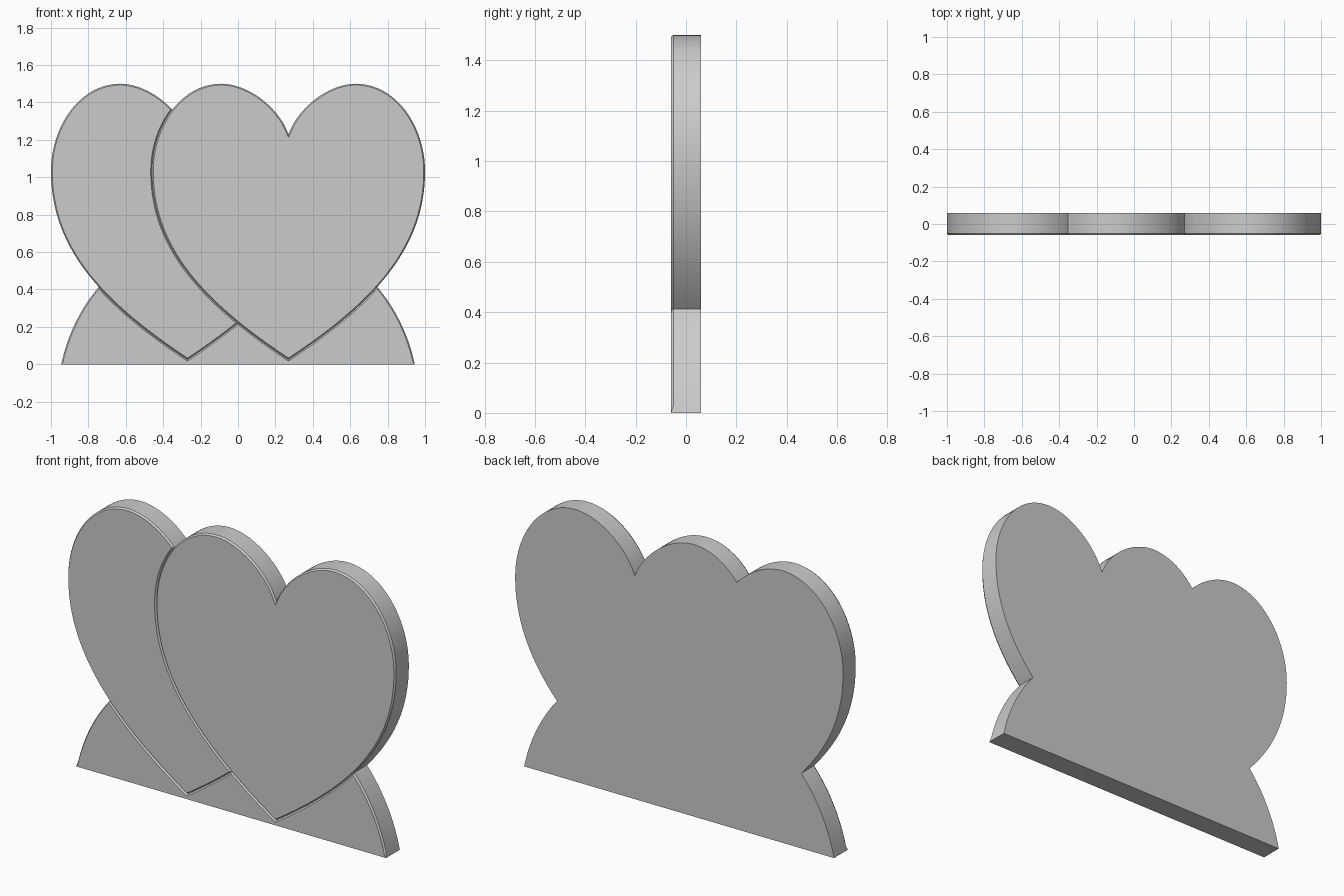
import bpy, bmesh, math
from mathutils import Vector
from mathutils.geometry import delaunay_2d_cdt

if "Cube" in bpy.data.objects:
    bpy.data.objects.remove(bpy.data.objects["Cube"])

HALF_T = 0.06     # half of the slab thickness
GROOVE_W = 0.007  # chamfer width on each side of a seam
GROOVE_D = 0.01   # seam depth
OFFSET = 0.27     # sideways shift of each heart


def bezier(p, n):
    a, b, c, d = (Vector(q) for q in p)
    out = []
    for i in range(n + 1):
        t = i / n
        s = 1 - t
        out.append(a * s**3 + b * (3 * s * s * t) + c * (3 * s * t * t) + d * t**3)
    return out


def flip(pts):
    return [Vector((-p.x, p.y)) for p in pts]


def shift(pts, dx):
    return [Vector((p.x + dx, p.y)) for p in pts]


# Right half of a heart, from the notch over the lobe down to the tip
half = (bezier([(0, 1.23), (0.055, 1.38), (0.22, 1.5), (0.36, 1.5)], 14)
        + bezier([(0.36, 1.5), (0.57, 1.5), (0.73, 1.28), (0.73, 1.03)], 20)[1:]
        + bezier([(0.73, 1.03), (0.73, 0.62), (0.455, 0.325), (0, 0.025)], 30)[1:])
rising = half[-2:0:-1]

# Outlines in the front plane: base, rear heart (covered part left out), front heart
foot = bezier([(0.945, 0), (0.905, 0.19), (0.80, 0.40), (0.60, 0.55)], 20)
base = foot + flip(foot)[::-1]
rear_heart = shift(flip(half) + [p for p in rising if p.y < 0.5 and p.x < 0.33], -OFFSET)
front_heart = shift(flip(half) + rising, OFFSET)

# Overlay the outlines; each piece belongs to the topmost outline covering it
points, loops = [], []
for outline in (base, rear_heart, front_heart):
    loops.append(list(range(len(points), len(points) + len(outline))))
    points += outline
verts2d, _, tris, _, _, owners = delaunay_2d_cdt(points, [], loops, 0, 1e-5)

bm = bmesh.new()
verts = [bm.verts.new((p.x, -HALF_T, p.y)) for p in verts2d]
regions = [[], [], []]
for tri, owner in zip(tris, owners):
    if owner:
        regions[max(owner)].append(bm.faces.new([verts[i] for i in tri]))

# Merge every region into one flat front panel
panels = []
for faces in regions:
    panels += bmesh.ops.dissolve_faces(bm, faces=faces)["region"]
bmesh.ops.delete(bm, geom=[v for v in bm.verts if not v.link_faces], context='VERTS')

# Side walls and back
rim = [e for e in bm.edges if e.is_boundary]
seam = list(bm.verts)
ext = bmesh.ops.extrude_edge_only(bm, edges=rim)["geom"]
for v in ext:
    if isinstance(v, bmesh.types.BMVert):
        v.co.y = HALF_T
back_edges = [e for e in ext if isinstance(e, bmesh.types.BMEdge)
              and all(v.co.y > 0 for v in e.verts)]
bmesh.ops.edgeloop_fill(bm, edges=back_edges)
bmesh.ops.recalc_face_normals(bm, faces=bm.faces)

# Chamfered panel edges form the grooves between the hearts
bmesh.ops.inset_individual(bm, faces=panels, thickness=GROOVE_W, depth=0,
                           use_even_offset=True)
for v in seam:
    if v.co.z > 0.001:
        v.co.y += GROOVE_D

mesh = bpy.data.meshes.new("double_heart_plaque")
bm.to_mesh(mesh)
bm.free()
plaque = bpy.data.objects.new("double_heart_plaque", mesh)
bpy.context.collection.objects.link(plaque)
bpy.context.view_layer.objects.active = plaque
plaque.select_set(True)
bpy.ops.object.shade_smooth_by_angle(angle=math.radians(25))
